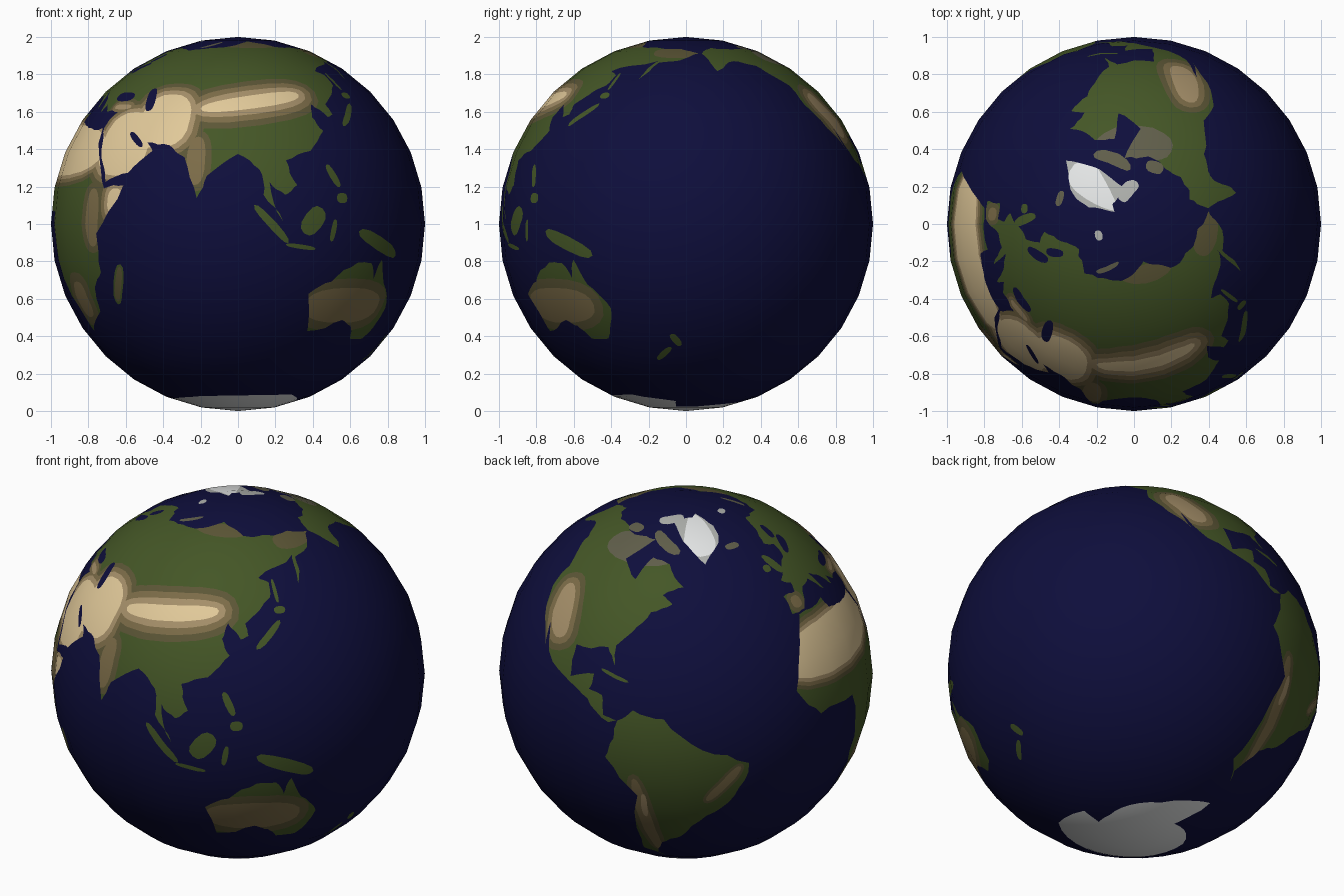
import bpy, bmesh, math, random
from mathutils import Vector
from mathutils.geometry import delaunay_2d_cdt

if "Cube" in bpy.data.objects:
    bpy.data.objects.remove(bpy.data.objects["Cube"])

random.seed(4)
# Colours, later ones paint over earlier ones
COLOURS = dict(ocean_blue="0E0E3C", forest_green="445626", tundra_grey="605E4A", olive="5C5636", brown="7C6C48",
               tan="A6906A", sand="E2CA9A", pale_grey="B0B2AE", snow_white="EEF0F0")
OCEAN, GREEN, TUNDRA, OLIVE, BROWN, TAN, SAND, GREY, SNOW = range(9)
STEP, WEST, EAST = 11.25, -168.75, 191.25      # facet size in degrees, seam in the Bering Strait
lands, patches, seas = [], [], []


def coast(pts, base=GREEN):
    """Landmass from a coarse outline, its coast roughened by splitting edges."""
    for _ in range(2):
        out = []
        for a, b in zip(pts, pts[1:] + pts[:1]):
            dx, dy = b[0] - a[0], b[1] - a[1]
            k = random.uniform(-1, 1) * min(0.08, 1 / math.hypot(dx, dy))
            out += [a, ((a[0] + b[0]) / 2 - dy * k, (a[1] + b[1]) / 2 + dx * k)]
        pts = out
    lands.append((pts, base))


def oval(lon, lat, a, b, tilt=0, n=20):
    """Boxy oval on the map: half length, half width and tilt in degrees."""
    t, pts = math.radians(tilt), []
    for i in range(n):
        c, s = math.cos(math.tau * i / n), math.sin(math.tau * i / n)
        u, v = a * math.copysign(abs(c) ** 0.8, c), b * math.copysign(abs(s) ** 0.8, s)
        pts.append((lon + (u * math.cos(t) - v * math.sin(t)) / math.cos(math.radians(lat)),
                    lat + u * math.sin(t) + v * math.cos(t)))
    return pts


def island(*shape, base=GREEN):
    lands.append((oval(*shape, n=12), base))


def patch(colour, ring, lon, lat, a, b, tilt=0):
    """Highland or desert with rings stepping down through the colours to olive."""
    for k in range(max(colour - OLIVE, 0) + 1 if ring else 1):
        patches.append((oval(lon, lat, a + k * ring, b + k * ring, tilt), colour - k))


# Africa
coast([(-6, 36), (10, 37), (11, 33), (20, 31), (32, 31), (37, 21), (43, 11), (51, 12), (40, -3), (40, -15),
       (35, -20), (33, -28), (20, -35), (12, -17), (9, 4), (-8, 4), (-17, 14), (-10, 30)])
# Europe and Asia
coast([(-9, 43), (-9, 37), (-2, 37), (4, 43), (10, 44), (16, 38), (13, 45), (19, 42), (23, 37), (24, 40),
       (28, 37), (36, 37), (33, 31), (35, 28), (43, 13), (52, 16), (60, 23), (57, 26), (66, 25), (72, 21),
       (77, 8), (80, 15), (90, 22), (97, 17), (98, 9), (104, 1), (100, 13), (105, 9), (109, 12),
       (106, 20), (115, 23), (122, 30), (119, 35), (121, 40), (126, 35), (129, 36), (128, 40), (140, 48),
       (141, 53), (136, 55), (155, 59), (163, 62), (156, 51), (163, 60), (180, 63), (190, 66), (170, 70),
       (130, 72), (104, 78), (68, 71), (45, 68), (25, 71), (13, 66), (5, 61), (11, 59), (8, 54), (-5, 48),
       (-1, 46), (-2, 43)])
# Americas
coast([(-168, 66), (-156, 71), (-128, 70), (-95, 69), (-82, 69), (-94, 59), (-82, 53), (-77, 62), (-65, 60),
       (-56, 52), (-66, 49), (-61, 46), (-70, 43), (-76, 36), (-81, 31), (-80, 25), (-84, 30), (-97, 28),
       (-96, 18), (-87, 21), (-88, 16), (-83, 15), (-82, 9), (-77, 8), (-80, 7), (-88, 13), (-105, 20),
       (-113, 31), (-110, 23), (-124, 40), (-124, 48), (-135, 58), (-148, 61), (-163, 55), (-165, 62)])
coast([(-77, 8), (-72, 12), (-62, 10), (-50, 0), (-35, -6), (-39, -18), (-48, -26), (-57, -37), (-65, -42),
       (-69, -52), (-66, -55), (-75, -49), (-71, -18), (-81, -5), (-78, 2)])
# Greenland and Australia
coast([(-73, 78), (-32, 83), (-20, 75), (-24, 70), (-43, 60), (-53, 67)], GREY)
coast([(114, -22), (122, -18), (131, -12), (137, -12), (140, -17), (142, -11), (146, -19), (153, -27),
       (148, -38), (140, -38), (136, -33), (131, -31), (117, -35)])
# Antarctica
lands.append(([(WEST, -78), (-100, -73), (-60, -64), (-55, -77), (0, -70), (60, -67), (135, -66), (170, -72),
               (165, -78), (EAST, -78), (EAST, -90), (WEST, -90)], SNOW))
# Inland seas and gulfs
for s in [(34, 43, 4.5, 1.8), (51, 42, 4.8, 1.7, 105), (52, 27, 4, 1, -38), (18, 57, 4, 1.5, 45),
          (20, 63, 3, 1.3, 65)]:
    seas.append(oval(*s))
# Islands of the Indian and western Pacific oceans
for s in [(47, -19, 7, 1.9, 70), (100.5, 0, 8, 1.3, -47), (110, -7, 5, 0.7, -8), (114, 1, 5, 3.2, 50),
          (121, -2, 3.5, 0.9, 80), (122, 15, 4, 1.2, -65), (124.5, 8, 2, 1.6), (140, -6, 10, 2.2, -22),
          (137, 36, 6, 1.1, 45), (143, 43.5, 1.8, 1.2), (143, 50, 4.2, 0.6, 90), (176, -38.5, 2.7, 1.2, -60),
          (170.5, -44, 3.6, 1, 48)]:
    island(*s)
# Islands of the Atlantic
for s in [(-2.5, 54, 4.2, 1.5, 110), (-8, 53.4, 1.5, 1.3), (-79.5, 21.7, 5, 0.6, -15)]:
    island(*s)
# Arctic islands
for s in [(-19, 65, 2.5, 1.2), (60, 74, 4, 0.8, 55), (-73, 68.5, 6.5, 2, -42), (-110, 71, 2.8, 2)]:
    island(*s, base=TUNDRA)
for s in [(18, 78.5, 1.6, 1.2), (-78, 79.5, 4, 2.2, 40)]:
    island(*s, base=GREY)

# Deserts, highlands, tundra and ice, clipped to the land
for p in [(SAND, 1.2, 9, 23.5, 27, 8.5), (SAND, 1.5, 47, 26, 10, 11), (SAND, 1.7, 61, 34, 9, 10),
          (SAND, 2.2, 96, 41, 16, 2.6, 10), (BROWN, 2, 76, 20, 3, 8), (TAN, 1.2, 37, 39, 4, 1),
          (BROWN, 1.5, -4, 40, 2, 2), (SAND, 1.5, 48, 7, 3, 4), (BROWN, 2, 38, 2, 3, 9),
          (BROWN, 3, 24, -24, 4, 6), (OLIVE, 0, 47, -19, 6, 1.2, 70), (BROWN, 3, 130, -26, 15, 6),
          (TAN, 2, -110, 36, 9, 4, 115), (BROWN, 1.6, -69, -30, 19, 2, 97), (TAN, 0, -69, -22, 5, 1, 90),
          (BROWN, 1, -43, -13, 8, 1.5, 50), (OLIVE, 0, 105, 74, 9, 3), (OLIVE, 0, 175, 67, 8, 4),
          (TUNDRA, 0, -90, 64, 12, 6), (SNOW, 0, -42, 73, 10, 4.2, 85)]:
    patch(*p)

# Flat map: facet grid plus all outlines, triangulated together
verts = [Vector((WEST + STEP * i, -90 + STEP * j)) for j in range(17) for i in range(33)]
edges = [(j * 33 + i, j * 33 + i + 1) for j in range(17) for i in range(32)]
edges += [(j * 33 + i, j * 33 + i + 33) for j in range(16) for i in range(33)]
for pts in [p for p, c in lands + patches] + seas:
    n, k = len(verts), len(pts)
    verts += [Vector((min(max(x, WEST), EAST), min(max(y, -90), 90))) for x, y in pts]
    edges += [(n + i, n + (i + 1) % k) for i in range(k)]
flat, _, tris = delaunay_2d_cdt(verts, edges, [], 0, 1e-4)[:3]


def inside(x, y, pts):
    odd = False
    for (ax, ay), (bx, by) in zip(pts, pts[1:] + pts[:1]):
        if (ay > y) != (by > y) and x < ax + (y - ay) * (bx - ax) / (by - ay):
            odd = not odd
    return odd


def colour_at(x, y):
    base = max((c for p, c in lands if inside(x, y, p)), default=OCEAN)
    if base == OCEAN or any(inside(x, y, p) for p in seas):
        return OCEAN
    return max([base] + [c for p, c in patches if inside(x, y, p)])


def facet_lerp(deg, start):
    """Cosine and sine along the straight chord between facet corners."""
    i = math.floor((deg - start) / STEP + 1e-6)
    f = (deg - start) / STEP - i
    a, b = math.radians(start + i * STEP), math.radians(start + (i + 1) * STEP)
    return (math.cos(a) * (1 - f) + math.cos(b) * f, math.sin(a) * (1 - f) + math.sin(b) * f)


def to_globe(p):
    (cx, sx), (cy, sy) = facet_lerp(p.x, WEST), facet_lerp(p.y, -90)
    return (-cx * cy, -sx * cy, 1 + sy)


# Wrap the map onto the 32 x 16 sided globe
bm = bmesh.new()
bv = [bm.verts.new(to_globe(p)) for p in flat]
for t in tris:
    face = bm.faces.new([bv[i] for i in t])
    c = sum((flat[i] for i in t), Vector((0, 0))) / len(t)
    face.material_index = colour_at(c.x, c.y)
    face.smooth = True
bmesh.ops.remove_doubles(bm, verts=bm.verts, dist=1e-5)
bmesh.ops.dissolve_degenerate(bm, edges=bm.edges, dist=1e-6)
mesh = bpy.data.meshes.new("globe")
bm.to_mesh(mesh)
bm.free()
for name, code in COLOURS.items():
    mat = bpy.data.materials.new(name)
    rgb = [v / 255 for v in bytes.fromhex(code)]
    mat.diffuse_color = [((v + 0.055) / 1.055) ** 2.4 for v in rgb] + [1]
    mat.use_nodes = True
    mat.node_tree.nodes["Principled BSDF"].inputs["Base Color"].default_value = mat.diffuse_color
    mesh.materials.append(mat)
mesh.normals_split_custom_set_from_vertices([(v.co - Vector((0, 0, 1))).normalized() for v in mesh.vertices])
bpy.context.collection.objects.link(bpy.data.objects.new("globe", mesh))
